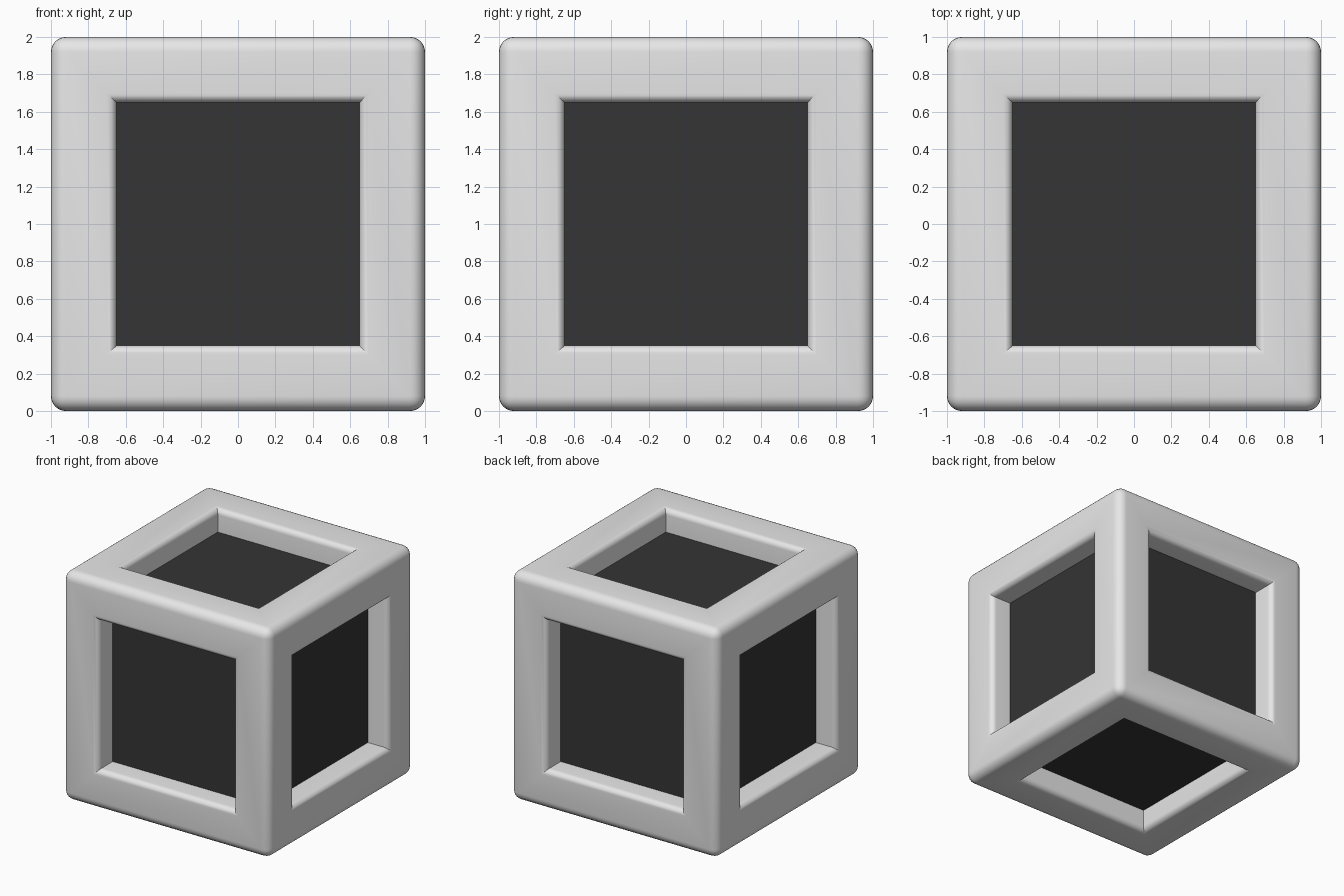
import bpy, bmesh, math

if "Cube" in bpy.data.objects:
    bpy.data.objects.remove(bpy.data.objects["Cube"])

OUTER_R = 0.08   # rounding of the cube's outer edges
RIM_R = 0.05     # rounding of the opening rims
OPEN = 0.65      # half width of each opening
STEPS = 6


def material(name, value):
    m = bpy.data.materials.new(name)
    m.diffuse_color = (value, value, value, 1)
    m.use_nodes = True
    m.node_tree.nodes["Principled BSDF"].inputs["Base Color"].default_value = m.diffuse_color
    return m


def make_object(name, bm, mat):
    me = bpy.data.meshes.new(name)
    bm.to_mesh(me)
    bm.free()
    me.materials.append(mat)
    ob = bpy.data.objects.new(name, me)
    ob.location.z = 1
    bpy.context.collection.objects.link(ob)
    return ob


light_grey = material("light grey", 0.8)
charcoal = material("charcoal", 0.035)

# Frame: rounded cube with a soft-rimmed square opening in each side
bm = bmesh.new()
bmesh.ops.create_cube(bm, size=2)
bmesh.ops.bevel(bm, geom=bm.edges[:], offset=OUTER_R, offset_type='OFFSET',
                segments=STEPS, profile=0.5, affect='EDGES')
bm.normal_update()
sides = [f for f in bm.faces if f.calc_area() > 1]


def inset(thickness, depth):
    bmesh.ops.inset_individual(bm, faces=sides, thickness=thickness,
                               depth=depth, use_even_offset=True)
    bm.normal_update()


inset(1 - OUTER_R - OPEN - RIM_R, 0)
for i in range(STEPS):
    a, b = (math.pi / 2 * k / STEPS for k in (i, i + 1))
    inset(RIM_R * (math.sin(b) - math.sin(a)),
          RIM_R * (math.cos(b) - math.cos(a)))
inset(0, -0.2)   # straight opening walls
bmesh.ops.delete(bm, geom=sides, context='FACES')
frame = make_object("frame", bm, light_grey)

bpy.ops.object.select_all(action='DESELECT')
frame.select_set(True)
bpy.context.view_layer.objects.active = frame
bpy.ops.object.shade_smooth_by_angle(angle=math.radians(30))

# Dark core: its sides form the recessed panels
bm = bmesh.new()
bmesh.ops.create_cube(bm, size=1.6)
make_object("core_panels", bm, charcoal)
